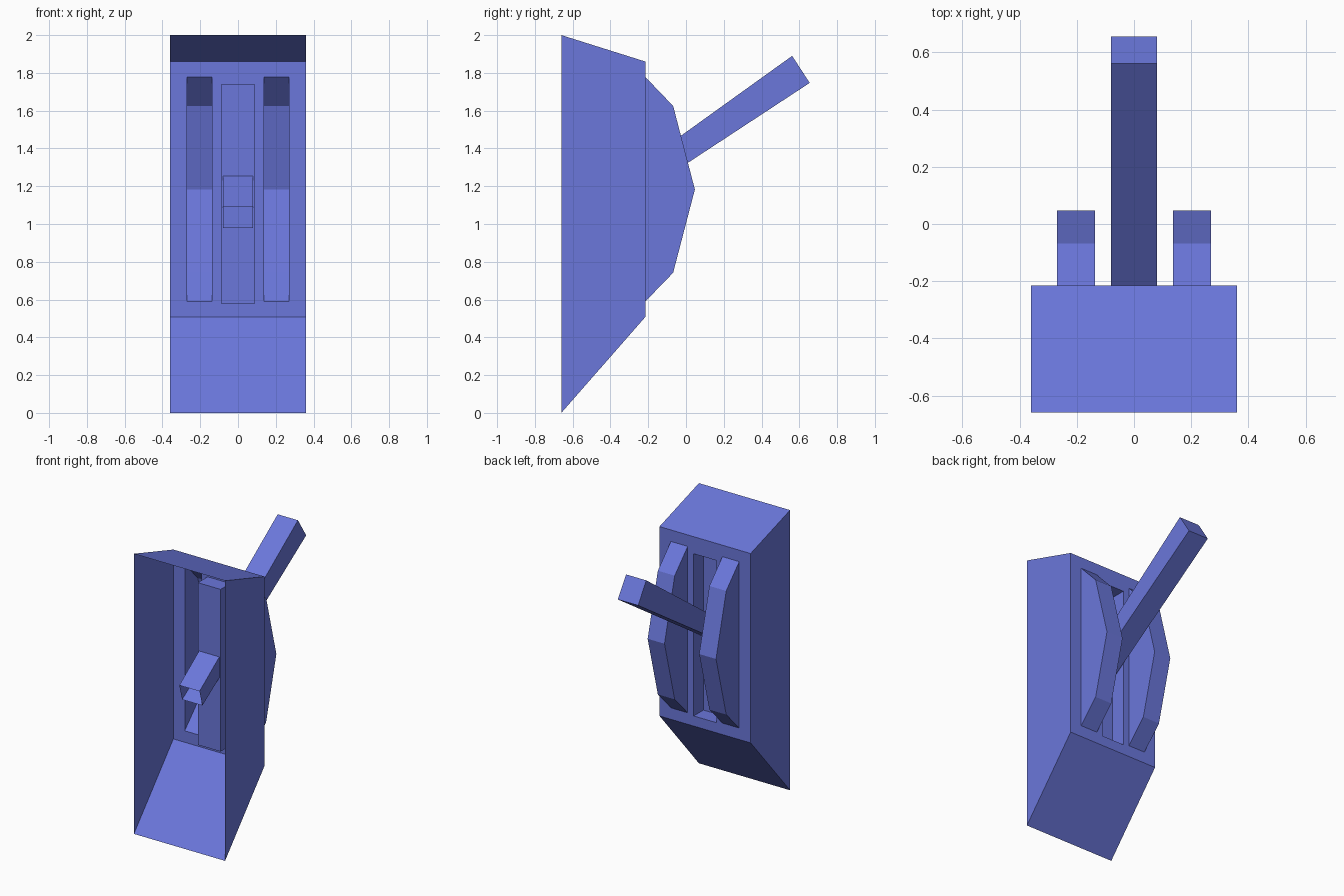
import bpy, bmesh

if "Cube" in bpy.data.objects:
    bpy.data.objects.remove(bpy.data.objects["Cube"])

blue = bpy.data.materials.new("blue")
blue.diffuse_color = (0.145, 0.184, 0.708, 1)
blue.use_nodes = True
blue.node_tree.nodes["Principled BSDF"].inputs["Base Color"].default_value = blue.diffuse_color

FRONT, BACK = -0.66, -0.215          # open front rim and back plate planes
RIB_X = (0.137, 0.27)
RIB_Z = (0.59, 1.778)
SLOT_X, SLOT_Z = 0.09, (0.58, 1.738)


def finish(name, quads):
    """Make a flat-shaded object from a list of point loops."""
    bm = bmesh.new()
    for q in quads:
        bm.faces.new([bm.verts.new(p) for p in q])
    bmesh.ops.remove_doubles(bm, verts=bm.verts, dist=1e-5)
    bmesh.ops.recalc_face_normals(bm, faces=bm.faces)
    me = bpy.data.meshes.new(name)
    bm.to_mesh(me)
    bm.free()
    me.materials.append(blue)
    ob = bpy.data.objects.new(name, me)
    bpy.context.collection.objects.link(ob)
    return ob


def ring_strip(a, b):
    """Quads joining two closed loops."""
    n = len(a)
    return [(a[i], a[(i + 1) % n], b[(i + 1) % n], b[i]) for i in range(n)]


def rect(x, y, z0, z1):
    return [(-x, y, z0), (x, y, z0), (x, y, z1), (-x, y, z1)]


# Casing: sloped thin walls, open at the front, back plate with three openings
quads = ring_strip(rect(0.36, FRONT, 0, 2), rect(0.36, BACK, 0.508, 1.86))
half = [SLOT_X, *RIB_X, 0.36]
xs = [-x for x in reversed(half)] + half
zs = [0.508, SLOT_Z[0], RIB_Z[0], SLOT_Z[1], RIB_Z[1], 1.86]
for x0, x1 in zip(xs, xs[1:]):
    for z0, z1 in zip(zs, zs[1:]):
        cx, cz = abs(x0 + x1) / 2, (z0 + z1) / 2
        in_slot = cx < SLOT_X and SLOT_Z[0] < cz < SLOT_Z[1]
        in_rib = RIB_X[0] < cx < RIB_X[1] and RIB_Z[0] < cz < RIB_Z[1]
        if not (in_slot or in_rib):
            quads.append([(x0, BACK, z0), (x1, BACK, z0), (x1, BACK, z1), (x0, BACK, z1)])
finish("casing", quads)

# Slot pocket: recess sunk from the back plate toward the front
panel = rect(SLOT_X, -0.325, *SLOT_Z)
finish("slot_pocket", ring_strip(panel, rect(SLOT_X, BACK, *SLOT_Z)) + [panel])

# Guide ribs: hollow faceted arches either side of the slot
profile = [(BACK, RIB_Z[0]), (-0.068, 0.742), (0.047, 1.183), (-0.068, 1.625), (BACK, RIB_Z[1])]
for side, s in (("left", -1), ("right", 1)):
    a = [(s * RIB_X[0], y, z) for y, z in profile]
    b = [(s * RIB_X[1], y, z) for y, z in profile]
    finish(side + "_guide_rib", [a, b] + ring_strip(a, b)[:-1])

# Lever: slightly tapered bar through the pocket, open at its inner end
def bar(y_low, z_low, y_high, z_high, x=0.08):
    return [(-x, y_low, z_low), (x, y_low, z_low), (x, y_high, z_high), (-x, y_high, z_high)]

inner = bar(-0.516, 0.979, -0.548, 1.093)
outer = bar(0.655, 1.747, 0.562, 1.89)
finish("lever", ring_strip(inner, outer) + [outer])
